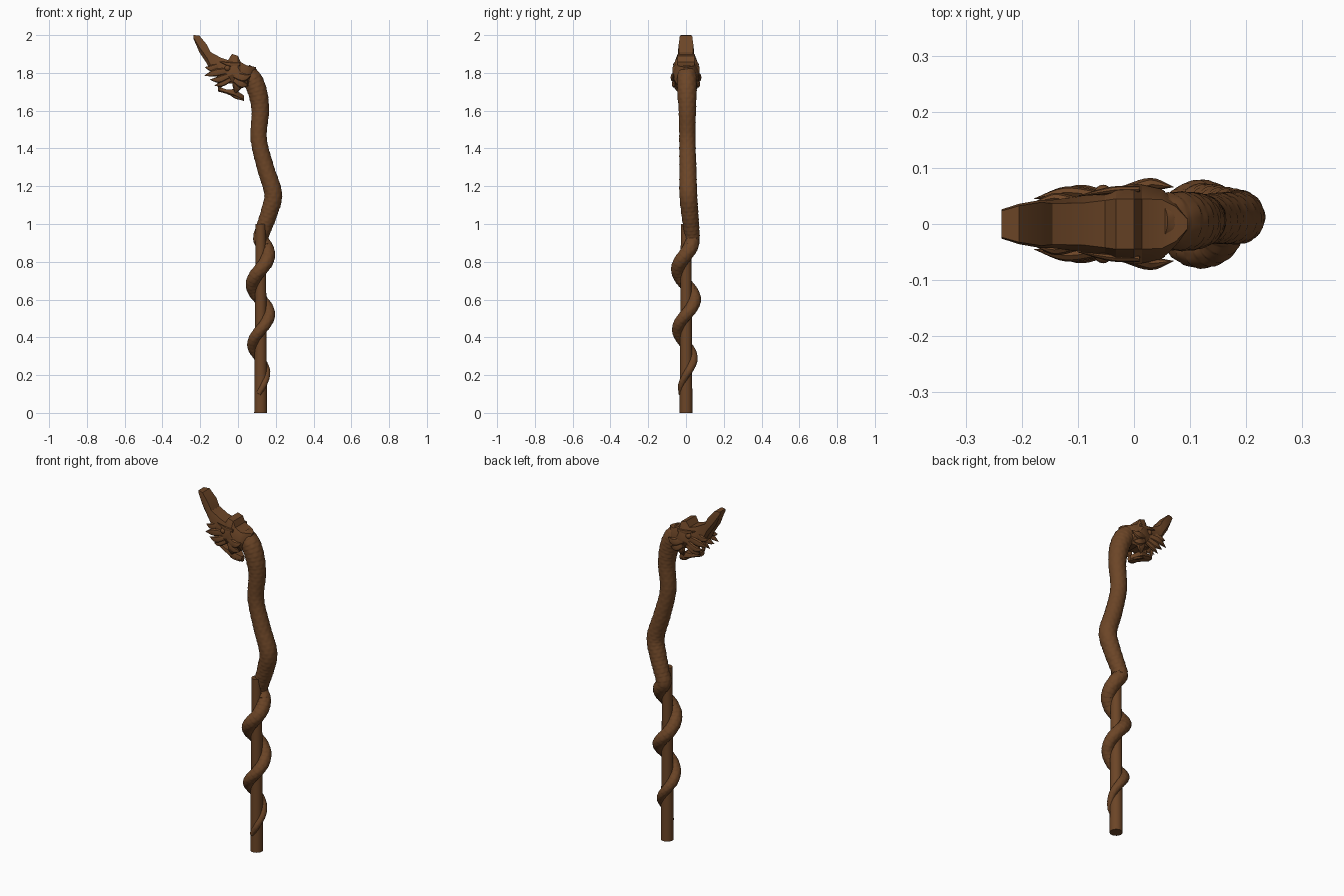
import bpy, bmesh, math
from mathutils import Vector

cube = bpy.data.objects.get("Cube")
if cube:
    bpy.data.objects.remove(cube, do_unlink=True)

wood = bpy.data.materials.new("brown_wood")
wood.use_nodes = True
COLOUR = (0.15, 0.06, 0.02, 1)
wood.diffuse_color = COLOUR
wood.node_tree.nodes["Principled BSDF"].inputs["Base Color"].default_value = COLOUR


def finish(name, bm, angle=35):
    bmesh.ops.recalc_face_normals(bm, faces=bm.faces)
    mesh = bpy.data.meshes.new(name)
    bm.to_mesh(mesh)
    bm.free()
    obj = bpy.data.objects.new(name, mesh)
    bpy.context.collection.objects.link(obj)
    mesh.materials.append(wood)
    bpy.ops.object.select_all(action="DESELECT")
    obj.select_set(True)
    bpy.context.view_layer.objects.active = obj
    bpy.ops.object.shade_smooth_by_angle(angle=math.radians(angle))
    return obj


def skin(name, rings, angle=35):
    """Join rings of points into a capped surface."""
    bm = bmesh.new()
    loops = [[bm.verts.new(p) for p in ring] for ring in rings]
    n = len(loops[0])
    for a, b in zip(loops, loops[1:]):
        for j in range(n):
            bm.faces.new((a[j], a[(j + 1) % n], b[(j + 1) % n], b[j]))
    bm.faces.new(loops[0])
    bm.faces.new(loops[-1])
    return finish(name, bm, angle)


def spline(points, steps):
    """Smooth path through points of any dimension."""
    pts = [Vector(p) for p in points]
    pts = [2 * pts[0] - pts[1]] + pts + [2 * pts[-1] - pts[-2]]
    out = []
    for a, b, c, d in zip(pts, pts[1:], pts[2:], pts[3:]):
        for k in range(steps):
            t = k / steps
            out.append(0.5 * (2 * b + (c - a) * t + (2 * a - 5 * b + 4 * c - d) * t ** 2
                              + (3 * b - a - 3 * c + d) * t ** 3))
    return out + [pts[-2]]


def tube(name, path, sides, flat=1.0, scales=False):
    """Sweep a ring along (x, y, z, radius); optionally carve overlapping scales."""
    rings, run = [], 0.0
    for i, p in enumerate(path):
        centre = p.xyz
        prev, nxt = path[max(i - 1, 0)].xyz, path[min(i + 1, len(path) - 1)].xyz
        tangent = (nxt - prev).normalized()
        u = Vector((0, 1, 0)).cross(tangent).normalized()
        v = tangent.cross(u)
        if i:
            run += (centre - prev).length
        ring = []
        for j in range(sides):
            ang = math.tau * j / sides
            r = max(p.w, 0.0008)
            if scales:
                row = run / 0.022
                lobe = abs(math.sin(4 * ang + (int(row) % 2) * math.pi / 2))
                r *= 0.98 + 0.05 * (row % 1) * lobe
            ring.append(centre + r * (math.cos(ang) * u + flat * math.sin(ang) * v))
        rings.append(ring)
    return skin(name, rings)


def loft(name, sections, shoulder):
    """Head-like form from (x, top, bottom, half width, top width ratio)."""
    rings = []
    for x, top, low, w, k in sections:
        h = top - low
        side = [(w * k, top), (w, top - shoulder * h), (w, low + 0.3 * h), (w * 0.65, low)]
        rings.append([(x, y, z) for y, z in side] + [(x, -y, z) for y, z in reversed(side)])
    return skin(name, rings, 25)


# straight staff
bm = bmesh.new()
bmesh.ops.create_cone(bm, cap_ends=True, segments=24, radius1=0.034, radius2=0.027, depth=1.0)
bmesh.ops.translate(bm, verts=bm.verts, vec=(0.12, 0, 0.5))
finish("staff", bm)

# serpent body: waving neck, then a coil tapering to the tail
body = [(0.03, 0.005, 1.81, 0.045), (0.072, 0.005, 1.77, 0.052), (0.103, 0.005, 1.70, 0.051),
        (0.118, 0.007, 1.6, 0.046), (0.11, 0.007, 1.45, 0.043), (0.145, 0.01, 1.3, 0.045),
        (0.186, 0.012, 1.16, 0.047), (0.165, 0.02, 1.06, 0.045), (0.137, 0.028, 0.98, 0.042)]
coil = [(0.92, 0.032, 0.04), (0.8, 0.042, 0.037), (0.6, 0.045, 0.034), (0.35, 0.043, 0.028),
        (0.2, 0.031, 0.019), (0.1, 0.028, 0.014), (0.05, 0.026, 0.006)]
for (z0, big0, r0), (z1, big1, r1) in zip(coil, coil[1:]):
    steps = max(1, round((z0 - z1) / 0.04))
    for k in range(steps):
        t = k / steps
        z = z0 + (z1 - z0) * t
        big = big0 + (big1 - big0) * t
        ang = math.tau * (z - 0.52) / 0.32
        body.append((0.12 + big * math.cos(ang), big * math.sin(ang), z, r0 + (r1 - r0) * t))
tube("serpent_body", spline(body, 18), 48, scales=True)

# skull with long upturned snout and raised crown
loft("skull", [(-0.236, 2.0, 1.982, 0.026, 0.9), (-0.205, 1.998, 1.91, 0.036, 0.9),
               (-0.165, 1.95, 1.85, 0.043, 0.9), (-0.145, 1.91, 1.81, 0.043, 0.85),
               (-0.09, 1.88, 1.768, 0.05, 0.75), (-0.052, 1.868, 1.745, 0.06, 0.7),
               (-0.032, 1.9, 1.745, 0.066, 0.68), (0.0, 1.89, 1.735, 0.072, 0.62),
               (0.014, 1.857, 1.725, 0.07, 0.64), (0.05, 1.838, 1.73, 0.062, 0.7),
               (0.075, 1.835, 1.78, 0.038, 0.8), (0.095, 1.83, 1.805, 0.01, 0.9)], 0.4)

# lower jaw with beard
loft("lower_jaw", [(-0.106, 1.728, 1.702, 0.02, 0.9), (-0.06, 1.712, 1.689, 0.036, 0.9),
                   (-0.02, 1.714, 1.671, 0.042, 0.9), (0.005, 1.698, 1.66, 0.034, 0.8),
                   (0.032, 1.68, 1.65, 0.012, 0.8)], 0.3)

# flame-shaped fins: start, middle, end as (x, side y, z), then thickness
fins = {
    "cheek_fin": [((-0.06, 0.05, 1.81), (-0.12, 0.056, 1.80), (-0.178, 0.045, 1.785), 0.02),
                  ((-0.05, 0.052, 1.785), (-0.1, 0.06, 1.765), (-0.148, 0.048, 1.764), 0.018),
                  ((-0.04, 0.052, 1.765), (-0.085, 0.055, 1.742), (-0.125, 0.042, 1.732), 0.014),
                  ((-0.1, 0.04, 1.84), (-0.14, 0.046, 1.825), (-0.175, 0.04, 1.83), 0.017)],
    "jaw_hinge": [((0.0, 0.052, 1.77), (-0.004, 0.05, 1.73), (-0.015, 0.036, 1.69), 0.026)],
    "ear_frill": [((-0.02, 0.058, 1.79), (0.03, 0.07, 1.775), (0.07, 0.066, 1.79), 0.022),
                  ((-0.02, 0.058, 1.765), (0.02, 0.064, 1.74), (0.055, 0.058, 1.735), 0.02)],
    "brow": [((0.01, 0.062, 1.845), (-0.04, 0.06, 1.845), (-0.1, 0.05, 1.86), 0.012)],
    "fang": [((-0.092, 0.026, 1.78), (-0.095, 0.025, 1.74), (-0.1, 0.018, 1.705), 0.014)],
    "beard_tuft": [((-0.05, 0.026, 1.70), (-0.01, 0.03, 1.675), (0.025, 0.018, 1.655), 0.012)],
}
for name, group in fins.items():
    for i, (a, b, c, r) in enumerate(group):
        for side, s in (("left", 1), ("right", -1)):
            path = [(p[0], s * p[1], p[2], w) for p, w in zip((a, b, c), (r * 0.8, r, 0.001))]
            tube(f"{side}_{name}_{i + 1}", spline(path, 5), 8, flat=0.55)

# eyes
for side, s in (("left", 1), ("right", -1)):
    bm = bmesh.new()
    bmesh.ops.create_uvsphere(bm, u_segments=16, v_segments=10, radius=0.016)
    bmesh.ops.translate(bm, verts=bm.verts, vec=(-0.055, s * 0.054, 1.825))
    finish(f"{side}_eye", bm)
